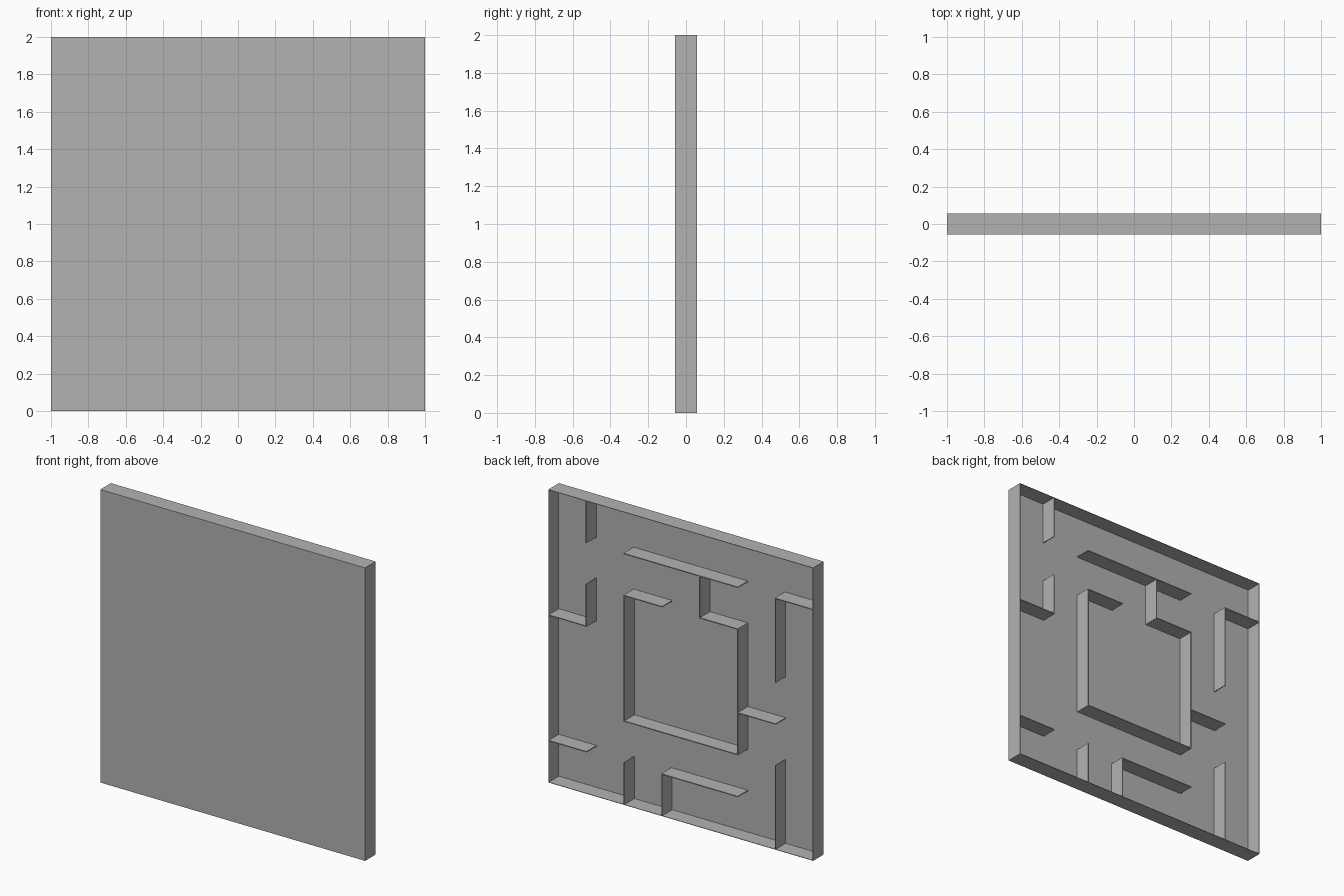
import bpy

cube = bpy.data.objects.get("Cube")
if cube:
    bpy.data.objects.remove(cube, do_unlink=True)

CELL = 2 / 7        # maze grid spacing
DEPTH = 0.4 * CELL  # tray depth along y
T = 0.006           # sheet thickness

grey = bpy.data.materials.new("plain grey")
grey.use_nodes = True
colour = (0.448, 0.448, 0.448, 1)
grey.diffuse_color = colour
grey.node_tree.nodes["Principled BSDF"].inputs["Base Color"].default_value = colour


def box(name, x, y, z):
    """Box from (min, max) pairs on each axis."""
    bpy.ops.mesh.primitive_cube_add(size=1, location=[sum(p) / 2 for p in (x, y, z)])
    ob = bpy.context.object
    ob.name = name
    ob.scale = [p[1] - p[0] for p in (x, y, z)]
    bpy.ops.object.transform_apply(location=False, rotation=False, scale=True)
    ob.data.materials.append(grey)
    return ob


def wall(name, col_a, row_a, col_b, row_b):
    """Thin wall between grid corners; columns run from +x, rows from the top."""
    xs = sorted(1 - c * CELL for c in (col_a, col_b))
    zs = sorted(2 - r * CELL for r in (row_a, row_b))
    h = T / 2
    box(name,
        (max(xs[0] - h, -1), min(xs[1] + h, 1)),
        (-DEPTH / 2 + h, DEPTH / 2),
        (max(zs[0] - h, 0), min(zs[1] + h, 2)))


# Front panel forms the floor of the tray
box("front_panel", (-1, 1), (-DEPTH / 2, -DEPTH / 2 + T), (0, 2))

# Outer frame
wall("frame_top", 0, 0, 7, 0)
wall("frame_bottom", 0, 7, 7, 7)
wall("frame_left", 0, 0, 0, 7)
wall("frame_right", 7, 0, 7, 7)

# Central room
wall("room_left", 2, 2, 2, 5)
wall("room_right", 5, 2, 5, 5)
wall("room_bottom", 2, 5, 5, 5)
wall("room_top_left", 2, 2, 3, 2)
wall("room_top_right", 4, 2, 5, 2)
wall("room_entry", 4, 1, 4, 2)
wall("room_side_spur", 5, 4, 6, 4)

# Upper passages
wall("upper_bar", 2, 1, 5, 1)
wall("upper_left_stub", 1, 0, 1, 1)
wall("left_corner_post", 1, 2, 1, 3)
wall("left_corner_shelf", 0, 3, 1, 3)
wall("right_corner_shelf", 6, 1, 7, 1)
wall("right_corner_post", 6, 1, 6, 3)

# Lower passages
wall("lower_left_shelf", 0, 6, 1, 6)
wall("lower_left_stub", 2, 6, 2, 7)
wall("lower_middle_stub", 3, 6, 3, 7)
wall("lower_bar", 3, 6, 5, 6)
wall("lower_right_post", 6, 5, 6, 7)
